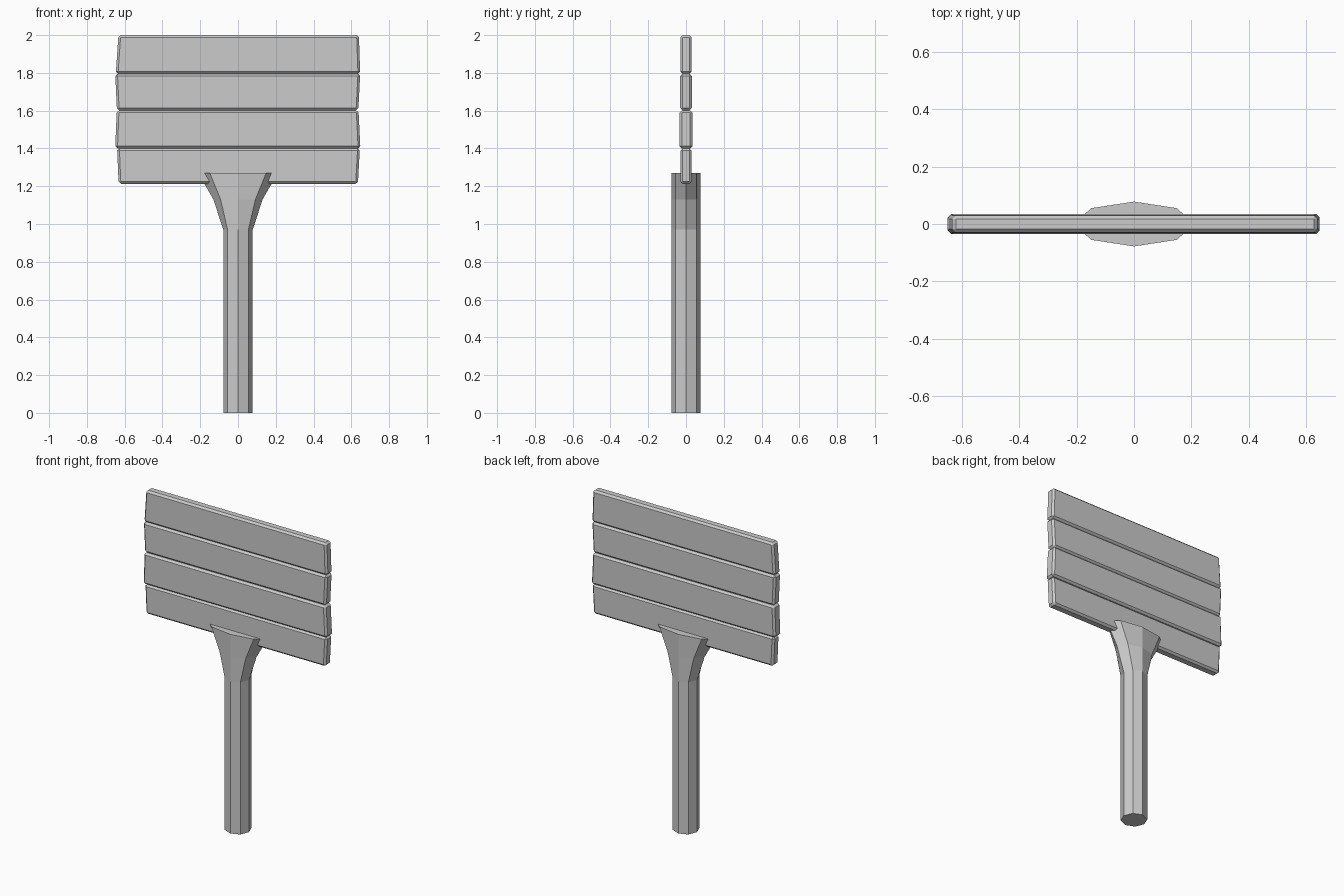
import bpy, bmesh, math

if "Cube" in bpy.data.objects:
    bpy.data.objects.remove(bpy.data.objects["Cube"])


def finish(bm, name):
    bmesh.ops.recalc_face_normals(bm, faces=bm.faces)
    me = bpy.data.meshes.new(name)
    bm.to_mesh(me)
    bm.free()
    ob = bpy.data.objects.new(name, me)
    bpy.context.collection.objects.link(ob)
    return ob


# Octagonal post, flaring sideways into a bracket: (z, x stretch)
bm = bmesh.new()
R = 0.078
rings = []
for z, sx in [(0, 1), (0.97, 1), (1.13, 1.67), (1.27, 2.7)]:
    angles = [i * math.pi / 4 for i in range(8)]
    rings.append([bm.verts.new((R * sx * math.cos(a), R * math.sin(a), z)) for a in angles])
for lo, hi in zip(rings, rings[1:]):
    for i in range(8):
        j = (i + 1) % 8
        bm.faces.new((lo[i], lo[j], hi[j], hi[i]))
bm.faces.new(rings[0][::-1])
bm.faces.new(rings[-1])
finish(bm, "post")


# Plank with slightly slanted ends and chamfered edges
def plank(name, z0, z1, bottom, top, half_depth):
    bm = bmesh.new()
    bmesh.ops.create_cube(bm, size=1)
    for v in bm.verts:
        up = v.co.z > 0
        ends = top if up else bottom
        v.co = (ends[1] if v.co.x > 0 else ends[0],
                half_depth if v.co.y > 0 else -half_depth,
                z1 if up else z0)
    bmesh.ops.bevel(bm, geom=bm.edges[:], offset=0.012, segments=1,
                    affect='EDGES', profile=0.5)
    finish(bm, name)


# Four stacked sign planks, bottom to top
plank("plank_1", 1.213, 1.400, (-0.632, 0.635), (-0.640, 0.645), 0.030)
plank("plank_2", 1.400, 1.602, (-0.650, 0.648), (-0.642, 0.638), 0.034)
plank("plank_3", 1.602, 1.795, (-0.641, 0.637), (-0.650, 0.647), 0.031)
plank("plank_4", 1.795, 2.000, (-0.647, 0.647), (-0.633, 0.640), 0.030)
